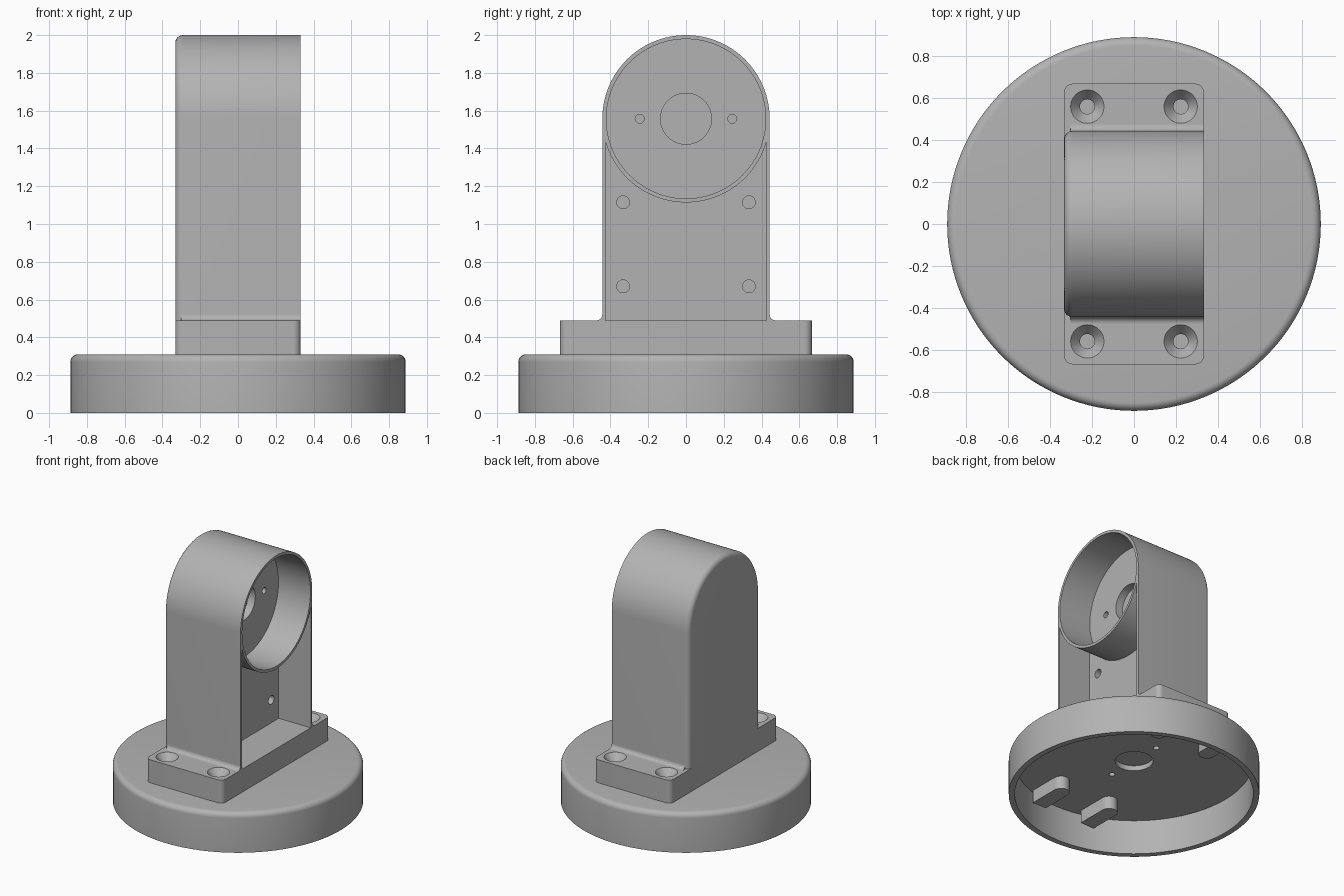
import bpy, bmesh
from math import sin, cos, pi, acos, radians
from mathutils import Matrix

if "Cube" in bpy.data.objects:
    bpy.data.objects.remove(bpy.data.objects["Cube"])

grey = bpy.data.materials.new("plain grey")
grey.use_nodes = True
grey.diffuse_color = (0.45, 0.45, 0.45, 1)
grey.node_tree.nodes["Principled BSDF"].inputs["Base Color"].default_value = (0.45, 0.45, 0.45, 1)


def finish(name, bm):
    bmesh.ops.recalc_face_normals(bm, faces=bm.faces)
    mesh = bpy.data.meshes.new(name)
    bm.to_mesh(mesh)
    bm.free()
    mesh.materials.append(grey)
    obj = bpy.data.objects.new(name, mesh)
    bpy.context.collection.objects.link(obj)
    return obj


def arc(cx, cy, r, a0, a1, n=12):
    return [(cx + r * cos(a0 + (a1 - a0) * i / n), cy + r * sin(a0 + (a1 - a0) * i / n))
            for i in range(n + 1)]


def prism_mesh(points, low, high, axis):
    """Extrude a 2D outline: (y, z) along x, or (x, y) along z."""
    place = (lambda p: (low, *p)) if axis == "x" else (lambda p: (*p, low))
    step = (high - low, 0, 0) if axis == "x" else (0, 0, high - low)
    bm = bmesh.new()
    face = bm.faces.new([bm.verts.new(place(p)) for p in points])
    out = bmesh.ops.extrude_face_region(bm, geom=[face], use_keep_orig=True)
    verts = [g for g in out["geom"] if isinstance(g, bmesh.types.BMVert)]
    bmesh.ops.translate(bm, verts=verts, vec=step)
    return bm


def prism(name, points, low, high, axis):
    return finish(name, prism_mesh(points, low, high, axis))


def rod(r, u, v, low, high, axis, r_top=None, n=48):
    """Round cutter centred on (u, v) across the axis."""
    bm = bmesh.new()
    bmesh.ops.create_cone(bm, cap_ends=True, segments=n, radius1=r,
                          radius2=r if r_top is None else r_top, depth=high - low)
    mid = (low + high) / 2
    if axis == "x":
        m = Matrix.Translation((mid, u, v)) @ Matrix.Rotation(pi / 2, 4, "Y")
    else:
        m = Matrix.Translation((u, v, mid))
    bmesh.ops.transform(bm, matrix=m, verts=bm.verts)
    return finish("cutter", bm)


def cut(obj, cutters):
    for c in cutters:
        c.hide_render = True
        mod = obj.modifiers.new("cut", "BOOLEAN")
        mod.operation, mod.solver, mod.object = "DIFFERENCE", "EXACT", c
    graph = bpy.context.evaluated_depsgraph_get()
    obj_mesh = bpy.data.meshes.new_from_object(obj.evaluated_get(graph))
    obj.modifiers.clear()
    obj.data = obj_mesh
    for c in cutters:
        bpy.data.objects.remove(c)


def smooth(obj):
    bpy.ops.object.select_all(action="DESELECT")
    obj.select_set(True)
    bpy.context.view_layer.objects.active = obj
    bpy.ops.object.shade_smooth_by_angle(angle=radians(30))


SIDES = (-1, 1)
R, HUB, HALF, FLOOR = 0.443, 1.557, 0.332, 0.055
BASE_TOP, STEP_TOP, CEILING = 0.31, 0.49, 0.27

# Round base: a hollow cap with a rounded top edge
profile = [(0, CEILING), (0.845, CEILING), (0.845, 0), (0.888, 0)]
profile += arc(0.848, BASE_TOP - 0.04, 0.04, 0, pi / 2, 6) + [(0, BASE_TOP)]
bm = bmesh.new()
verts = [bm.verts.new((r, 0, z)) for r, z in profile]
edges = [bm.edges.new(pair) for pair in zip(verts, verts[1:])]
bmesh.ops.spin(bm, geom=verts + edges, axis=(0, 0, 1), cent=(0, 0, 0),
               angle=2 * pi, steps=128, use_duplicate=False)
bmesh.ops.remove_doubles(bm, verts=bm.verts, dist=0.0005)
base = finish("round_base", bm)
cut(base, [rod(0.135, 0, 0, 0.2, 0.4, "z")]
    + [rod(0.022, 0, s * 0.245, 0.2, 0.4, "z", n=20) for s in SIDES])
smooth(base)

# Mounting block with rounded corners and countersunk screw holes
c = 0.04
outline = []
for k, (sx, sy) in enumerate([(1, 1), (-1, 1), (-1, -1), (1, -1)]):
    outline += arc(sx * (HALF - c), sy * (0.667 - c), c, k * pi / 2, (k + 1) * pi / 2, 6)
block = prism("mounting_block", outline, BASE_TOP, STEP_TOP, "z")
cutters = []
for sx in SIDES:
    for sy in SIDES:
        x, y = sx * 0.222, sy * 0.558
        cutters.append(rod(0.035, x, y, 0.33, 0.6, "z", n=32))
        cutters.append(rod(0.035, x, y, 0.435, STEP_TOP + 0.001, "z", r_top=0.08))
cut(block, cutters)
smooth(block)

# Upright: arched body with a rounded back edge
arch = [(-R, STEP_TOP), (R, STEP_TOP)] + arc(0, HUB, R, 0, pi, 64)
bm = prism_mesh(arch, -HALF, HALF, "x")
rim = [e for e in bm.edges
       if all(v.co.x < -HALF + 0.001 for v in e.verts)
       and any(v.co.z > STEP_TOP + 0.01 for v in e.verts)]
bmesh.ops.bevel(bm, geom=rim, offset=0.04, segments=6, profile=0.5, affect="EDGES")
upright = finish("upright", bm)

# Upright hollows: round socket, lower pocket and blind holes
inner = 0.425
a = acos(inner / R)
pocket = [(-inner, 0.4), (inner, 0.4)] + arc(0, HUB, R, -a, a - pi, 48)
cutters = [prism("cutter", pocket, FLOOR, 0.5, "x"),
           rod(0.422, 0, HUB, FLOOR, 0.5, "x", n=96),
           rod(0.135, 0, HUB, FLOOR - 0.06, FLOOR + 0.05, "x")]
for s in SIDES:
    cutters.append(rod(0.024, s * 0.245, HUB, FLOOR - 0.06, FLOOR + 0.05, "x", n=20))
    for z in (0.67, 1.115):
        cutters.append(rod(0.034, s * 0.333, z, FLOOR - 0.06, FLOOR + 0.05, "x", n=24))
cut(upright, cutters)
smooth(upright)

# Foot fillets where the upright meets the block
f = 0.03
for s, side in zip(SIDES, ("front", "back")):
    curve = [(s * y, z) for y, z in arc(R + f, STEP_TOP + f, f, pi, 1.5 * pi, 6)]
    smooth(prism(side + "_foot_fillet", [(s * (R - 0.005), STEP_TOP)] +
                 [(s * (R - 0.005), STEP_TOP + f)] + curve, -HALF + 0.03, HALF, "x"))

# Round-ended tabs hanging under the base
w = 0.06
for sx, side in zip(SIDES, ("right", "left")):
    for sy, end in zip(SIDES, ("front", "back")):
        x = sx * 0.222
        tab = [(x + w, 0.78), (x + w, 0.54)] + arc(x, 0.54, w, 0, -pi, 12)[1:] + [(x - w, 0.78)]
        smooth(prism(f"{end}_{side}_tab", [(px, sy * py) for px, py in tab],
                     CEILING - 0.1, CEILING + 0.01, "z"))
